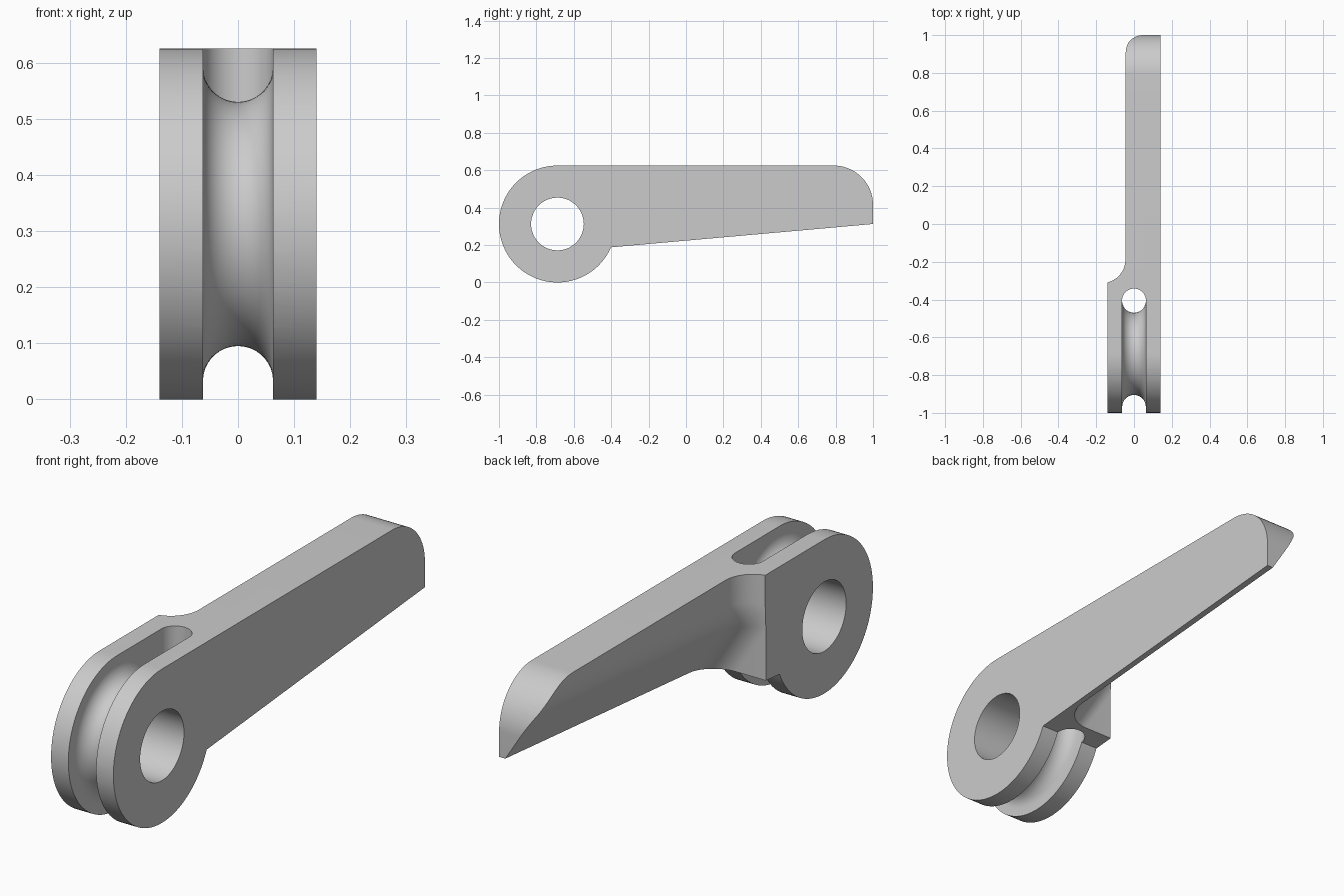
import bpy, bmesh
from math import sin, cos, tan, atan, radians, degrees, pi
from mathutils import Vector, Matrix

cube = bpy.data.objects.get("Cube")
if cube:
    bpy.data.objects.remove(cube, do_unlink=True)

HALF = 0.14                      # half thickness of the hub
HUB_Y, HUB_Z, HUB_R = -0.6875, 0.3125, 0.3125
TOP = 2 * HUB_R
GROOVE_R, GROOVE_W = 0.28, 0.0625
DRILL_Y = -0.405
SIDE_X, FOOT_X, SLANT = -0.045, 0.112, 0.634   # arm side: upper face, lower edge, slope
BEND_R, FILLET_R = 0.2, 0.125


def arc(cx, cy, r, a0, a1, n):
    angles = [radians(a0 + (a1 - a0) * i / n) for i in range(n + 1)]
    return [(cx + r * cos(a), cy + r * sin(a)) for a in angles]


def finish(name, bm):
    bmesh.ops.recalc_face_normals(bm, faces=bm.faces)
    mesh = bpy.data.meshes.new(name)
    bm.to_mesh(mesh)
    bm.free()
    obj = bpy.data.objects.new(name, mesh)
    bpy.context.collection.objects.link(obj)
    return obj


def loft(name, rings, closed=False):
    """Skin a list of point rings, capped at the ends or closed on itself."""
    bm = bmesh.new()
    loops = [[bm.verts.new(p) for p in ring] for ring in rings]
    pairs = list(zip(loops, loops[1:]))
    if closed:
        pairs.append((loops[-1], loops[0]))
    else:
        bm.faces.new(loops[0])
        bm.faces.new(loops[-1])
    for a, b in pairs:
        for i in range(len(a)):
            j = (i + 1) % len(a)
            bm.faces.new((a[i], a[j], b[j], b[i]))
    return finish(name, bm)


def prism(name, outline, half):
    return loft(name, [[(x, y, z) for y, z in outline] for x in (-half, half)])


def cut(target, cutter):
    cutter.hide_render = True
    mod = target.modifiers.new("cut", 'BOOLEAN')
    mod.operation = 'DIFFERENCE'
    mod.solver = 'EXACT'
    mod.object = cutter
    bpy.context.view_layer.objects.active = target
    bpy.ops.object.modifier_apply(modifier=mod.name)
    bpy.data.objects.remove(cutter, do_unlink=True)


def floor_z(y):
    return HUB_Z - 0.0843 * (1 - y)


# Lever body: round hub and long arm with a rounded upper tip
outline = arc(HUB_Y, HUB_Z, HUB_R, 90, 336.5, 72)
outline += [(1.0, floor_z(1.0))]
outline += arc(0.79, TOP - 0.21, 0.21, 0, 90, 20)
lever = prism("lever", outline, HALF)


# Arm relief: upright side that bends into a slanted underside, filleted into the hub
def relief_ring(x, rise):
    plan = [(-0.5, -0.3125)]
    plan += arc(x - FILLET_R, FILLET_R - 0.3125, FILLET_R, -90, 0, 16)
    plan += [(x, 1.2), (-0.5, 1.2)]
    return [(px, py, floor_z(py) + rise) for px, py in plan]


lean = atan(SLANT)
bend = (FOOT_X - SIDE_X) / SLANT + BEND_R * tan(lean / 2)
side = [(FOOT_X + 0.05 * SLANT, -0.05)]
side += arc(SIDE_X + BEND_R, bend, BEND_R, 180 + degrees(lean), 180, 10)
side += [(SIDE_X, 0.7)]
cut(lever, loft("relief_cutter", [relief_ring(x, rise) for x, rise in side]))

# Pivot hole
cut(lever, prism("pivot_cutter", arc(HUB_Y, HUB_Z, 0.141, 0, 352.5, 47), 0.3))

# Rope groove: round-bottomed channel around the hub
section = [(-GROOVE_W, 0.5)]
section += arc(0, GROOVE_R, GROOVE_W, 180, 360, 18)
section += [(GROOVE_W, 0.5)]
steps = 80
rings = []
for k in range(steps):
    a = 2 * pi * k / steps
    rings.append([(x, HUB_Y + r * cos(a), HUB_Z + r * sin(a)) for x, r in section])
groove = loft("groove_cutter", rings, closed=True)
bm = bmesh.new()
bm.from_mesh(groove.data)
bmesh.ops.bisect_plane(bm, geom=bm.verts[:] + bm.edges[:] + bm.faces[:],
                       plane_co=Vector((0, DRILL_Y, 0)),
                       plane_no=Vector((0, 1, 0)), clear_outer=True)
bmesh.ops.holes_fill(bm, edges=[e for e in bm.edges if e.is_boundary], sides=0)
bmesh.ops.recalc_face_normals(bm, faces=bm.faces)
bm.to_mesh(groove.data)
bm.free()
cut(lever, groove)

# Rope hole: vertical drilling at the end of the groove
bm = bmesh.new()
bmesh.ops.create_cone(bm, cap_ends=True, segments=48, radius1=0.063, radius2=0.063,
                      depth=1.2, matrix=Matrix.Translation((0, DRILL_Y, 0.4)))
cut(lever, finish("drill_cutter", bm))

# Colour and shading
grey = bpy.data.materials.new("plain grey")
grey.use_nodes = True
colour = (0.6, 0.6, 0.6, 1)
grey.diffuse_color = colour
grey.node_tree.nodes["Principled BSDF"].inputs["Base Color"].default_value = colour
lever.data.materials.clear()
lever.data.materials.append(grey)
for poly in lever.data.polygons:
    poly.material_index = 0

bpy.ops.object.select_all(action='DESELECT')
lever.select_set(True)
bpy.context.view_layer.objects.active = lever
bpy.ops.object.shade_smooth_by_angle(angle=radians(30))
